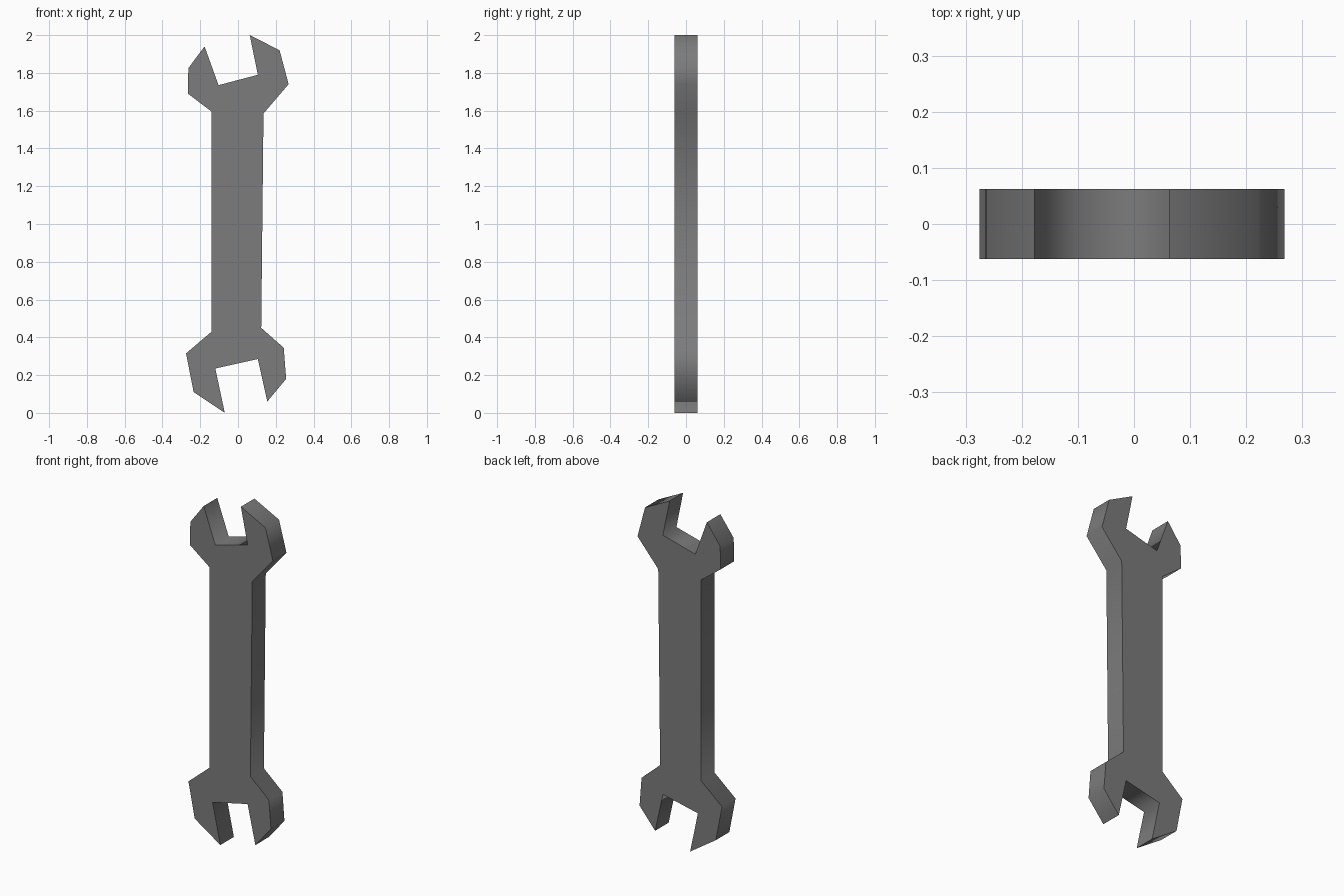
import bpy
import bmesh
import math

HALF_THICKNESS = 0.062
SHARP_ANGLE = math.radians(100)

default_cube = bpy.data.objects.get("Cube")
if default_cube:
    bpy.data.objects.remove(default_cube, do_unlink=True)


def make_material(name, colour):
    mat = bpy.data.materials.new(name)
    mat.use_nodes = True
    mat.diffuse_color = colour
    shader = mat.node_tree.nodes["Principled BSDF"]
    shader.inputs["Base Color"].default_value = colour
    return mat


def extrude_profile(name, points, half_depth, material):
    """Solid plate from an x-z outline, smooth around the rim, sharp at both faces."""
    bm = bmesh.new()
    front = bm.faces.new([bm.verts.new((x, -half_depth, z)) for x, z in points])
    result = bmesh.ops.extrude_face_region(bm, geom=[front], use_keep_orig=True)
    moved = [v for v in result["geom"] if isinstance(v, bmesh.types.BMVert)]
    bmesh.ops.translate(bm, verts=moved, vec=(0, 2 * half_depth, 0))
    bmesh.ops.recalc_face_normals(bm, faces=bm.faces)

    for face in bm.faces:
        face.smooth = abs(face.normal.y) < 0.5
    for edge in bm.edges:
        borders_flat_face = any(not f.smooth for f in edge.link_faces)
        edge.smooth = not borders_flat_face and edge.calc_face_angle() < SHARP_ANGLE

    mesh = bpy.data.meshes.new(name)
    bm.to_mesh(mesh)
    bm.free()
    mesh.materials.append(material)
    obj = bpy.data.objects.new(name, mesh)
    bpy.context.collection.objects.link(obj)
    return obj


# Upper jaw, from the left of the shank round to the right
upper_jaw = [
    (-0.14, 1.595), (-0.265, 1.69), (-0.263, 1.825), (-0.177, 1.94),
    (-0.103, 1.735), (0.105, 1.79),
    (0.062, 2.0), (0.22, 1.92), (0.268, 1.74), (0.135, 1.585),
]

# Lower jaw, from the right of the shank round to the left
lower_jaw = [
    (0.123, 0.45), (0.242, 0.345), (0.255, 0.18), (0.155, 0.06),
    (0.105, 0.285), (-0.12, 0.235),
    (-0.07, 0.0), (-0.235, 0.11), (-0.275, 0.315), (-0.14, 0.43),
]

# Joining the two jaws forms the straight shank between them
steel = make_material("dark grey steel", (0.2, 0.2, 0.2, 1.0))
extrude_profile("open_ended_wrench", upper_jaw + lower_jaw, HALF_THICKNESS, steel)
